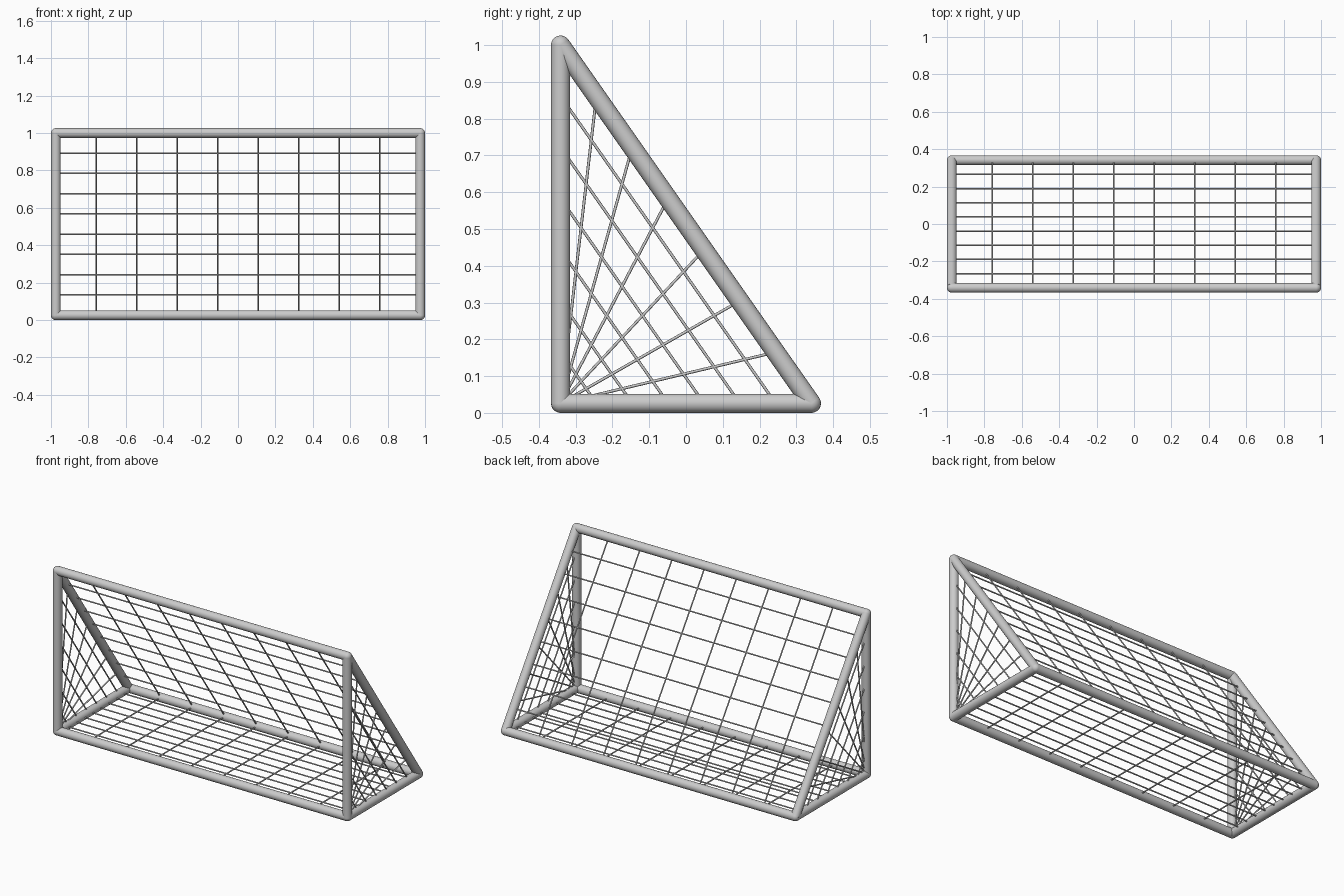
import bpy, bmesh
from math import radians
from mathutils import Vector, Matrix

if "Cube" in bpy.data.objects:
    bpy.data.objects.remove(bpy.data.objects["Cube"])

R = 0.026            # frame tube radius
W = 0.004            # net cord radius
X, Y = 0.974, 0.341  # tube centre lines
Z0, Z1 = 0.026, 1.0


def add_rod(bm, a, b, r, sides):
    a, b = Vector(a), Vector(b)
    d = b - a
    rot = d.to_track_quat('Z', 'Y').to_matrix().to_4x4()
    bmesh.ops.create_cone(bm, cap_ends=True, segments=sides, radius1=r, radius2=r,
                          depth=d.length, matrix=Matrix.Translation((a + b) / 2) @ rot)


def finish(bm, name):
    me = bpy.data.meshes.new(name)
    bm.to_mesh(me)
    bm.free()
    ob = bpy.data.objects.new(name, me)
    bpy.context.collection.objects.link(ob)
    bpy.ops.object.select_all(action='DESELECT')
    ob.select_set(True)
    bpy.context.view_layer.objects.active = ob
    bpy.ops.object.shade_smooth_by_angle(angle=radians(62))
    return ob


def tube(name, a, b):
    bm = bmesh.new()
    add_rod(bm, a, b, R, 20)
    finish(bm, name)


def net(name, p00, p10, p01, p11, nu, nv):
    """Cords dividing a (possibly collapsed) four-cornered patch into nu x nv cells."""
    p00, p10, p01, p11 = map(Vector, (p00, p10, p01, p11))
    bm = bmesh.new()
    for i in range(1, nu):
        add_rod(bm, p00.lerp(p10, i / nu), p01.lerp(p11, i / nu), W, 8)
    for j in range(1, nv):
        add_rod(bm, p00.lerp(p01, j / nv), p10.lerp(p11, j / nv), W, 8)
    finish(bm, name)


# crossbar and ground bars
tube("crossbar", (-X, -Y, Z1), (X, -Y, Z1))
tube("front_ground_bar", (-X, -Y, Z0), (X, -Y, Z0))
tube("back_ground_bar", (-X, Y, Z0), (X, Y, Z0))

# triangular side frames, rounded joints and fan-shaped side nets
for side, x in (("left", -X), ("right", X)):
    top, front, back = (x, -Y, Z1), (x, -Y, Z0), (x, Y, Z0)
    tube(side + "_post", front, top)
    tube(side + "_side_ground_bar", front, back)
    tube(side + "_slanted_stay", back, top)
    for label, p in (("top", top), ("front", front), ("back", back)):
        bm = bmesh.new()
        bmesh.ops.create_uvsphere(bm, u_segments=20, v_segments=10, radius=R,
                                  matrix=Matrix.Translation(p))
        finish(bm, f"{side}_{label}_joint")
    net(side + "_side_net", front, front, back, top, 1, 7)
    bm = bmesh.new()
    for i in range(1, 7):
        add_rod(bm, front, Vector(back).lerp(Vector(top), i / 7), W, 8)
    finish(bm, side + "_side_net_fan")

# back and floor nets
net("back_net", (-X, Y, Z0), (X, Y, Z0), (-X, -Y, Z1), (X, -Y, Z1), 9, 9)
net("floor_net", (-X, -Y, Z0), (X, -Y, Z0), (-X, Y, Z0), (X, Y, Z0), 9, 9)
